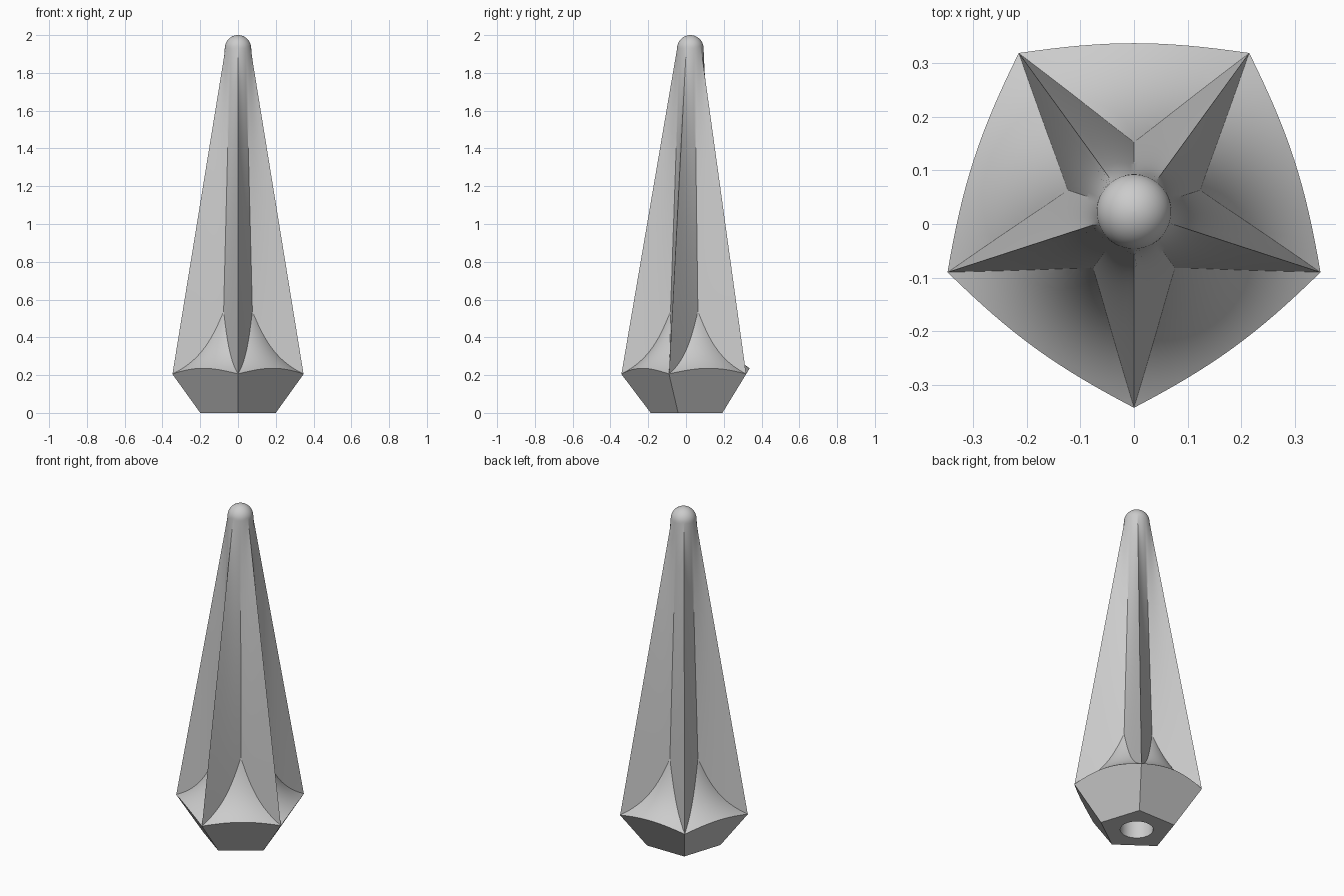
import bpy
import bmesh
from math import radians, cos, sin

if "Cube" in bpy.data.objects:
    bpy.data.objects.remove(bpy.data.objects["Cube"], do_unlink=True)

CENTRE_Y = 0.023
TIP_R, TIP_Z = 0.07, 1.93
STAR_R = 0.4

grey = bpy.data.materials.new("plain grey")
grey.use_nodes = True
grey.diffuse_color = (0.6, 0.6, 0.6, 1)
grey.node_tree.nodes["Principled BSDF"].inputs["Base Color"].default_value = (0.6, 0.6, 0.6, 1)


def loft(name, levels, sides, radius):
    """Closed solid of stacked rings; radius(level, angle from nearest point)."""
    bm = bmesh.new()
    rings = []
    for level in levels:
        ring = []
        for i in range(sides):
            a = 360 * i / sides
            off = min(a % 72, 72 - a % 72)
            r = radius(level, off)
            t = radians(a - 90)
            ring.append(bm.verts.new((r * cos(t), CENTRE_Y + r * sin(t), level[1])))
        rings.append(ring)
    for low, high in zip(rings, rings[1:]):
        for i in range(sides):
            j = (i + 1) % sides
            bm.faces.new((low[i], low[j], high[j], high[i]))
    bm.faces.new(rings[0][::-1])
    bm.faces.new(rings[-1])
    bmesh.ops.recalc_face_normals(bm, faces=bm.faces)
    mesh = bpy.data.meshes.new(name)
    bm.to_mesh(mesh)
    bm.free()
    mesh.materials.append(grey)
    obj = bpy.data.objects.new(name, mesh)
    bpy.context.collection.objects.link(obj)
    return obj


def plain_radius(level, off):
    return level[0]


def star_radius(level, off):
    # five-pointed star at the foot, blending to a circle at the tip
    r, z = level
    blend = min(z / TIP_Z, 1)
    star = STAR_R * cos(radians(72)) / cos(radians(72 - off))
    return star * (1 - blend) + r * blend


# Fluted shaft with a round tip
shaft_levels = [(TIP_R, -0.05 + (TIP_Z + 0.05) * k / 24) for k in range(25)]
shaft_levels += [(TIP_R * cos(radians(a)), TIP_Z + TIP_R * sin(radians(a)))
                 for a in range(9, 90, 9)]
shaft_levels.append((0.002, TIP_Z + TIP_R))
body = loft("fluted_shaft", shaft_levels, 80, star_radius)

# Concave flare filling between the star points
flare_levels = [(0.43, -0.1)]
flare_levels += [(r, 0.0665 / r + 0.0245)
                 for r in [0.43 - 0.32 * k / 24 for k in range(25)]]
flare = loft("flare", flare_levels, 80, plain_radius)

# Pentagonal foot that trims the lower sides, and the socket underneath
foot = loft("foot_trim", [(0.21, 0), (0.21 + 0.756 * 2.2, 2.2)], 5, plain_radius)
socket = loft("socket_cutter", [(0.09, -0.2), (0.09, 0.4)], 40, plain_radius)

bpy.context.view_layer.objects.active = body
for helper, operation in ((flare, "UNION"), (foot, "INTERSECT"), (socket, "DIFFERENCE")):
    mod = body.modifiers.new(helper.name, "BOOLEAN")
    mod.operation = operation
    mod.solver = "EXACT"
    mod.object = helper
    bpy.ops.object.modifier_apply(modifier=mod.name)
    bpy.data.objects.remove(helper, do_unlink=True)

# Smooth curves, crisp ridges
bpy.ops.object.select_all(action="DESELECT")
body.select_set(True)
bpy.ops.object.shade_smooth_by_angle(angle=radians(30))
